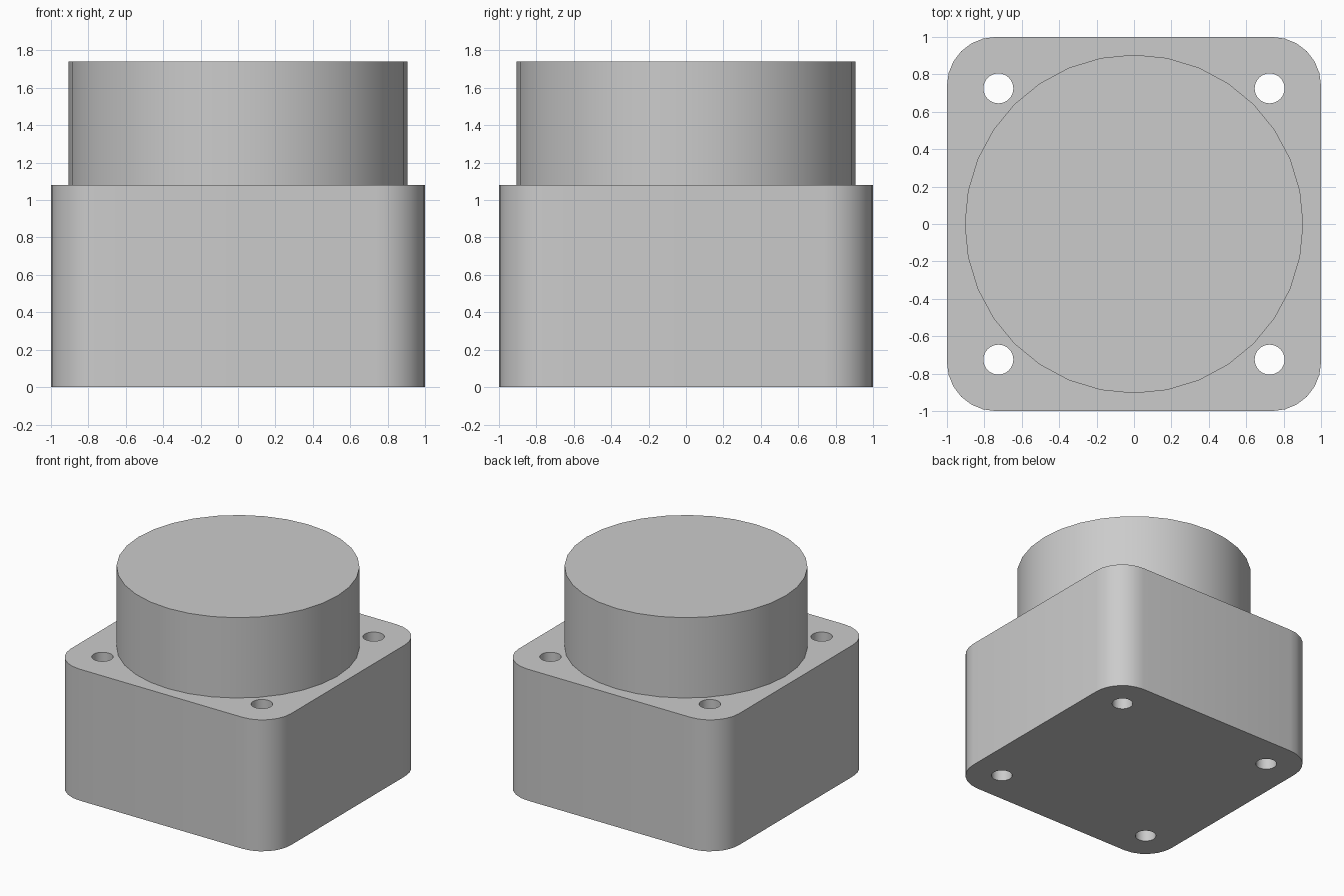
import bpy
import bmesh
import math

BODY_TOP, TOTAL_TOP = 1.08, 1.74
HOLE_POS, HOLE_RADIUS = 0.725, 0.08

default = bpy.data.objects.get("Cube")
if default:
    bpy.data.objects.remove(default, do_unlink=True)

grey = bpy.data.materials.new("plain grey")
grey.use_nodes = True
colour = (0.6, 0.6, 0.6, 1)
grey.diffuse_color = colour
grey.node_tree.nodes["Principled BSDF"].inputs["Base Color"].default_value = colour


def activate(obj):
    bpy.ops.object.select_all(action="DESELECT")
    obj.select_set(True)
    bpy.context.view_layer.objects.active = obj


def cylinder(name, x, y, z0, z1, radius, sides):
    bpy.ops.mesh.primitive_cylinder_add(
        vertices=sides, radius=radius, depth=z1 - z0, location=(x, y, (z0 + z1) / 2))
    obj = bpy.context.object
    obj.name = obj.data.name = name
    obj.data.materials.append(grey)
    return obj


# Square housing with rounded upright corners
mesh = bpy.data.meshes.new("housing")
bm = bmesh.new()
bmesh.ops.create_cube(bm, size=2)
bmesh.ops.scale(bm, vec=(1, 1, BODY_TOP / 2), verts=bm.verts)
bmesh.ops.translate(bm, vec=(0, 0, BODY_TOP / 2), verts=bm.verts)
upright = [e for e in bm.edges if abs(e.verts[0].co.z - e.verts[1].co.z) > 0.5]
bmesh.ops.bevel(bm, geom=upright, offset=0.26, offset_type="OFFSET",
                segments=6, profile=0.5, affect="EDGES")
bm.to_mesh(mesh)
bm.free()
housing = bpy.data.objects.new("housing", mesh)
bpy.context.collection.objects.link(housing)
mesh.materials.append(grey)

# Through holes in the four corners
for sx in (-1, 1):
    for sy in (-1, 1):
        cutter = cylinder("hole_cutter", sx * HOLE_POS, sy * HOLE_POS,
                          -0.2, BODY_TOP + 0.2, HOLE_RADIUS, 32)
        cutter.hide_render = True
        activate(housing)
        mod = housing.modifiers.new("hole", "BOOLEAN")
        mod.operation = "DIFFERENCE"
        mod.solver = "EXACT"
        mod.object = cutter
        bpy.ops.object.modifier_apply(modifier=mod.name)
        bpy.data.objects.remove(cutter, do_unlink=True)

# Round boss, sunk slightly into the housing
boss = cylinder("round_boss", 0, 0, BODY_TOP - 0.05, TOTAL_TOP, 0.905, 32)

for obj in (housing, boss):
    activate(obj)
    bpy.ops.object.shade_smooth_by_angle(angle=math.radians(30))
